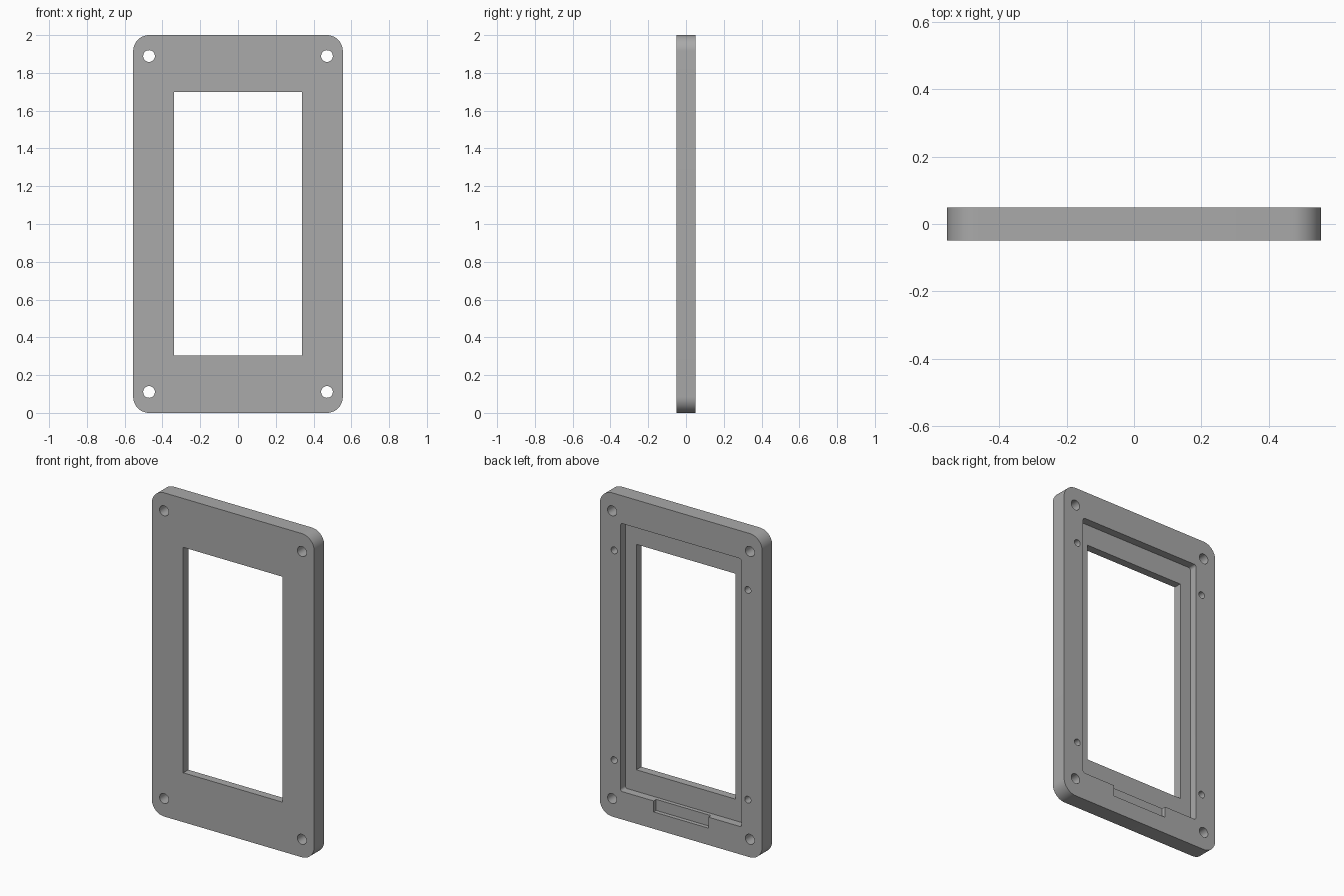
import bpy
import bmesh
from math import pi, sin, cos, radians

if "Cube" in bpy.data.objects:
    bpy.data.objects.remove(bpy.data.objects["Cube"])

W, H, D = 0.555, 2.0, 0.049      # half width, height, half depth
MID = H / 2

grey = bpy.data.materials.new("plain_grey")
grey.use_nodes = True
colour = (0.4, 0.4, 0.4, 1)
grey.diffuse_color = colour
grey.node_tree.nodes["Principled BSDF"].inputs["Base Color"].default_value = colour


def rounded_rect(x, z0, z1, r, steps=12):
    """Outline of a rectangle, 2x wide, with corners of radius r."""
    if r == 0:
        return [(x, z0), (x, z1), (-x, z1), (-x, z0)]
    corners = [(x - r, z1 - r), (r - x, z1 - r), (r - x, z0 + r), (x - r, z0 + r)]
    return [(cx + r * cos((q + i / steps) * pi / 2), cz + r * sin((q + i / steps) * pi / 2))
            for q, (cx, cz) in enumerate(corners) for i in range(steps + 1)]


def circle(cx, cz, r, n=32):
    return [(cx + r * cos(2 * pi * i / n), cz + r * sin(2 * pi * i / n)) for i in range(n)]


def prism(name, outline, y0, y1):
    """Extrude an x-z outline from y0 to y1."""
    bm = bmesh.new()
    face = bm.faces.new([bm.verts.new((x, y0, z)) for x, z in outline])
    out = bmesh.ops.extrude_face_region(bm, geom=[face])
    moved = [v for v in out["geom"] if isinstance(v, bmesh.types.BMVert)]
    bmesh.ops.translate(bm, verts=moved, vec=(0, y1 - y0, 0))
    bmesh.ops.recalc_face_normals(bm, faces=bm.faces)
    mesh = bpy.data.meshes.new(name)
    bm.to_mesh(mesh)
    bm.free()
    mesh.materials.append(grey)
    obj = bpy.data.objects.new(name, mesh)
    bpy.context.collection.objects.link(obj)
    return obj


# Plate with rounded corners
frame = prism("bezel_frame", rounded_rect(W, 0, H, 0.085), -D, D)
bpy.context.view_layer.objects.active = frame


def cut(outline, y0, y1=0.1):
    cutter = prism("cutter", outline, y0, y1)
    cutter.hide_render = True
    mod = frame.modifiers.new("cut", "BOOLEAN")
    mod.operation = "DIFFERENCE"
    mod.solver = "EXACT"
    mod.object = cutter
    bpy.ops.object.modifier_apply(modifier=mod.name)
    bpy.data.objects.remove(cutter)


# Screen window, rear recess and shallow cable notch
cut(rounded_rect(0.34, 0.305, 1.698, 0), -0.1)
cut(rounded_rect(0.415, 0.172, 1.828, 0.016, 6), 0)
cut(rounded_rect(0.187, 0.104, 0.25, 0), D - 0.025)

# Through holes in the corners and blind screw holes in the back
for sx in (-1, 1):
    for sz in (-1, 1):
        cut(circle(sx * 0.471, MID + sz * 0.889, 0.031), -0.1)
        cut(circle(sx * 0.457, MID + sz * 0.648, 0.021), -0.015)

# Smooth the curved walls, keep the edges crisp
bpy.ops.object.select_all(action="DESELECT")
frame.select_set(True)
bpy.ops.object.shade_smooth_by_angle(angle=radians(30))
